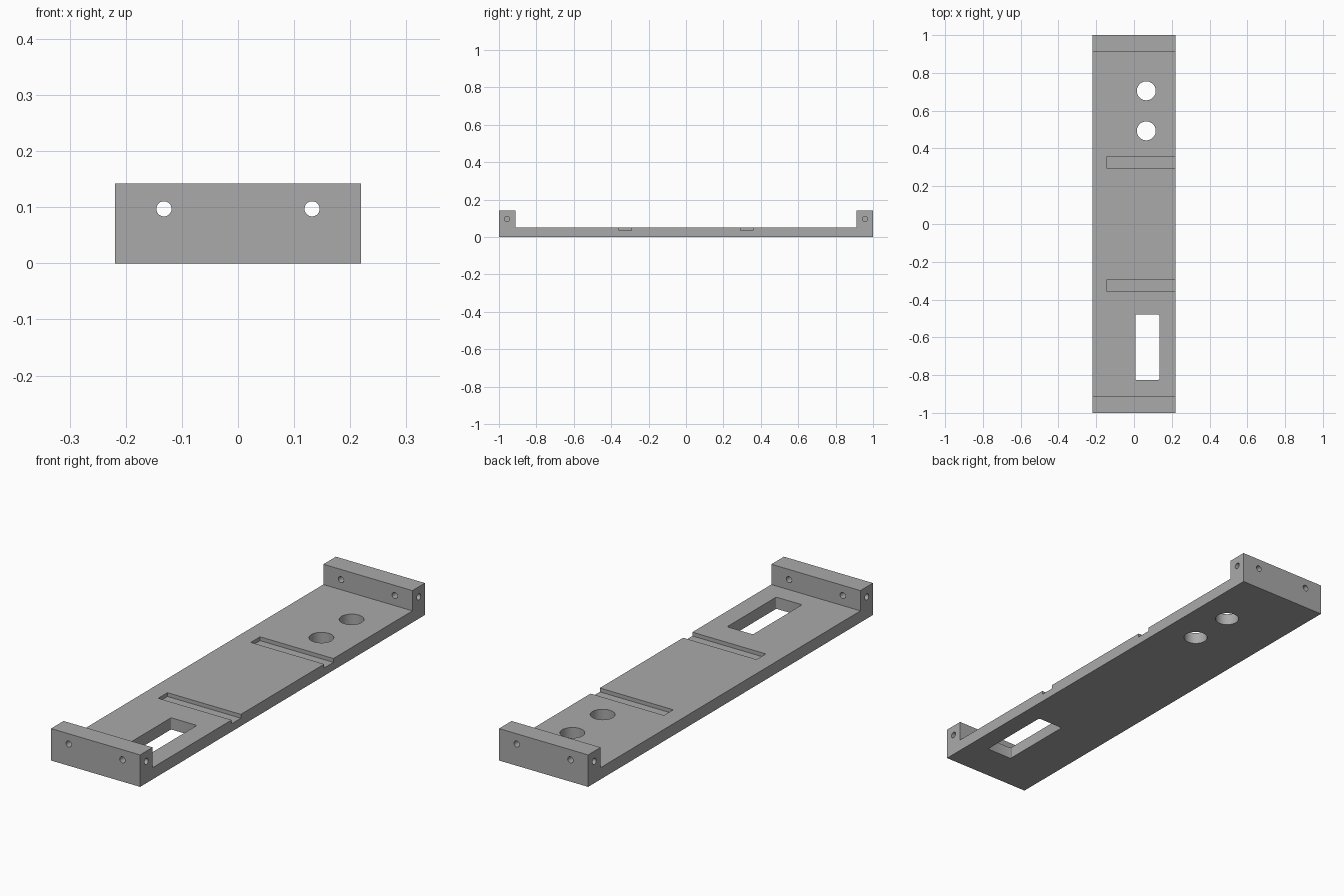
import bpy
from math import pi

default = bpy.data.objects.get("Cube")
if default:
    bpy.data.objects.remove(default, do_unlink=True)

grey = bpy.data.materials.new("plain grey")
grey.use_nodes = True
grey.diffuse_color = (0.4, 0.4, 0.4, 1)
grey.node_tree.nodes["Principled BSDF"].inputs["Base Color"].default_value = (0.4, 0.4, 0.4, 1)

W, L = 0.219, 1.0            # half width, half length
FLOOR, TOP, INNER = 0.052, 0.142, 0.912
HOLE_Z, HOLE_R = 0.097, 0.0135


def finish(name):
    obj = bpy.context.object
    obj.name = name
    obj.data.materials.append(grey)
    return obj


def box(name, x, y, z):
    """Box from (low, high) ranges."""
    ranges = (x, y, z)
    bpy.ops.mesh.primitive_cube_add(size=1, location=[(a + b) / 2 for a, b in ranges])
    bpy.context.object.scale = [b - a for a, b in ranges]
    bpy.ops.object.transform_apply(location=False, rotation=False, scale=True)
    return finish(name)


def cylinder(name, radius, depth, location, rotation=(0, 0, 0), sides=48):
    bpy.ops.mesh.primitive_cylinder_add(vertices=sides, radius=radius, depth=depth,
                                        location=location, rotation=rotation)
    return finish(name)


# Mounting plate: side profile of base and two end walls, extruded across the width
profile = [(-L, 0), (L, 0), (L, TOP), (INNER, TOP), (INNER, FLOOR),
           (-INNER, FLOOR), (-INNER, TOP), (-L, TOP)]
n = len(profile)
verts = [(x, y, z) for x in (-W, W) for y, z in profile]
faces = [tuple(reversed(range(n))), tuple(range(n, 2 * n))]
faces += [(i, (i + 1) % n, (i + 1) % n + n, i + n) for i in range(n)]
mesh = bpy.data.meshes.new("mounting_plate")
mesh.from_pydata(verts, [], faces)
plate = bpy.data.objects.new("mounting_plate", mesh)
bpy.context.collection.objects.link(plate)
mesh.materials.append(grey)

cutters = []

# Rectangular window with slightly eased corners
window = box("window_cutter", (0.007, 0.134), (-0.825, -0.48), (-0.1, 0.2))
ease = window.modifiers.new("ease", "BEVEL")
ease.width, ease.segments = 0.006, 3
cutters.append(window)

# Two round openings through the base
for y in (0.493, 0.705):
    cutters.append(cylinder("round_opening_cutter", 0.05, 0.4, (0.065, y, 0), sides=64))

for side in (-1, 1):
    # Shallow grooves open to the left edge
    y = side * 0.325
    cutters.append(box("groove_cutter", (-0.142, W + 0.1), (y - 0.0325, y + 0.0325), (0.035, 0.1)))
    # Lengthwise bolt holes through both end walls
    cutters.append(cylinder("wall_hole_cutter", HOLE_R, 2.4, (side * 0.132, 0, HOLE_Z), (pi / 2, 0, 0)))
    # Blind holes in the ends of each wall
    for end in (-1, 1):
        cutters.append(cylinder("end_hole_cutter", HOLE_R, 0.12,
                                (side * W, end * 0.957, HOLE_Z), (0, pi / 2, 0)))

for cutter in cutters:
    cutter.hide_render = True
    cutter.hide_set(True)
    cut = plate.modifiers.new(cutter.name, "BOOLEAN")
    cut.operation, cut.solver, cut.object = "DIFFERENCE", "EXACT", cutter

# Apply the cuts, then remove the cutters
bpy.ops.object.select_all(action="DESELECT")
bpy.context.view_layer.objects.active = plate
plate.select_set(True)
for name in [m.name for m in plate.modifiers]:
    bpy.ops.object.modifier_apply(modifier=name)
for cutter in cutters:
    bpy.data.objects.remove(cutter, do_unlink=True)
bpy.ops.object.shade_smooth_by_angle(angle=pi / 6)
